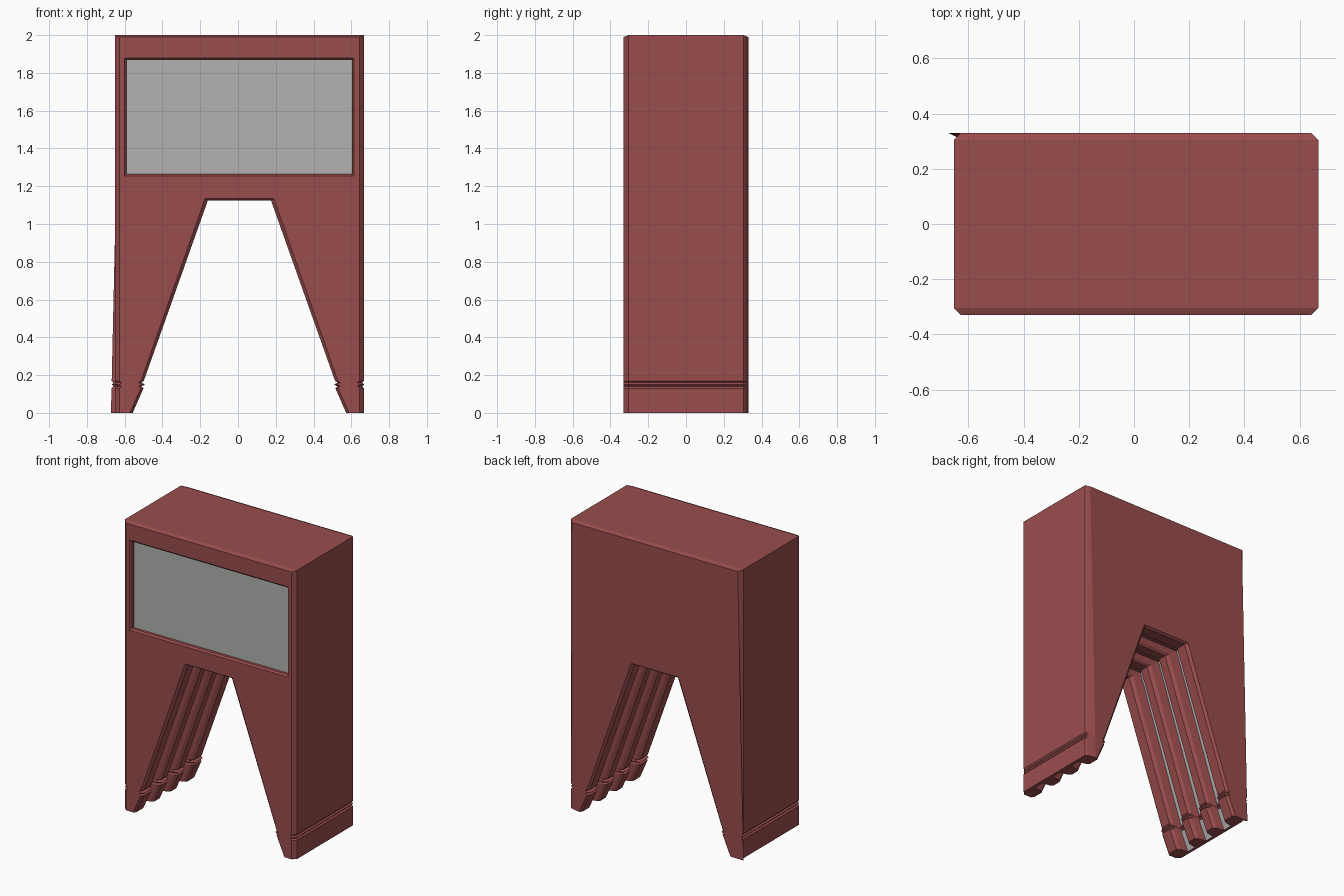
import bpy, bmesh

if "Cube" in bpy.data.objects:
    bpy.data.objects.remove(bpy.data.objects["Cube"])

def material(name, col):
    m = bpy.data.materials.new(name)
    m.diffuse_color = (*col, 1)
    m.use_nodes = True
    m.node_tree.nodes["Principled BSDF"].inputs["Base Color"].default_value = m.diffuse_color
    return m

red = material("brick red", (0.32, 0.073, 0.073))
grey = material("light grey", (0.44, 0.45, 0.44))

def add_object(name, bm, mats):
    bmesh.ops.recalc_face_normals(bm, faces=bm.faces[:])
    me = bpy.data.meshes.new(name)
    bm.to_mesh(me)
    bm.free()
    for m in mats:
        me.materials.append(m)
    ob = bpy.data.objects.new(name, me)
    bpy.context.collection.objects.link(ob)
    return ob

CX, W, DEEP = 0.0075, 0.66, 0.075

# Outline of one half: up the inner leg to the arch, and down the outer side
INNER = [(.565, 0), (.508, .13), (.52, .14), (.50, .15), (.52, .16), (.506, .17), (.167, 1.125)]
OUTER = [(W, 0), (W, .13), (W - .01, .14), (W, .15), (W - .01, .16), (W, .17), (W, 2)]

def half(inset, arch):
    inner = [(x + arch, z + (arch * .7 if z > 1 else 0)) for x, z in INNER]
    outer = [(x - inset, z - (inset * .4 if z > 1 else 0)) for x, z in OUTER]
    return inner[::-1] + outer          # arch top -> foot -> roof

def section(y, inset, arch):
    h = half(inset, arch)
    pts = [(CX + x, y, z) for x, z in h] + [(CX - x, y, z) for x, z in h[::-1]]
    if y > .329:                        # back corners lean to one side lower down
        k = len(INNER)
        lean = range(k, len(pts) - k)
        pts = [(x - .045 * (1 - z / 2), yy, z) if i in lean else (x, yy, z)
               for i, (x, yy, z) in enumerate(pts)]
    return pts

# Sections from front to back: (y, corner inset, arch cut depth)
slices = [(-.33, .025, .015), (-.315, .01, 0), (-.305, 0, 0)]
for gy in (-.18, 0, .18):
    slices += [(gy + o, 0, d) for o, d in
               ((-.06, 0), (-.045, .02), (-.035, DEEP), (.035, DEEP), (.045, .02), (.06, 0))]
slices += [(.305, 0, 0), (.315, .01, 0), (.33, .025, .015)]

bm = bmesh.new()
rings = [[bm.verts.new(p) for p in section(*s)] for s in slices]
n = len(rings[0])
strip = {0, 5, n - 2, n - 7}            # long leg and foot segments
for (a, b), (sa, sb) in zip(zip(rings, rings[1:]), zip(slices, slices[1:])):
    for i in range(n):
        j = (i + 1) % n
        f = bm.faces.new((a[i], a[j], b[j], b[i]))
        if i in strip and sa[2] == sb[2] == DEEP:
            f.material_index = 1        # grey groove floors
bm.faces.new(rings[0])
bm.faces.new(rings[-1])
body = add_object("body", bm, [red, grey])

# Bevelled recess for the front panel
X0, X1, Z0, Z1 = -.60, .615, 1.255, 1.88
bm = bmesh.new()
loops = []
for y, g in ((-.36, 0), (-.33, 0), (-.318, -.01), (-.295, -.01)):
    loops.append([bm.verts.new(p) for p in ((X0 - g, y, Z0 - g), (X1 + g, y, Z0 - g),
                                            (X1 + g, y, Z1 + g), (X0 - g, y, Z1 + g))])
for a, b in zip(loops, loops[1:]):
    for i in range(4):
        j = (i + 1) % 4
        bm.faces.new((a[i], a[j], b[j], b[i]))
bm.faces.new(loops[0])
bm.faces.new(loops[-1])
cutter = add_object("panel_cutter", bm, [red])
cutter.hide_render = True
cutter.hide_viewport = False
cutter.display_type = 'WIRE'
mod = body.modifiers.new("panel recess", 'BOOLEAN')
mod.operation = 'DIFFERENCE'
mod.solver = 'EXACT'
mod.object = cutter

# Grey front panel plate
bm = bmesh.new()
bmesh.ops.create_cube(bm, size=1)
for v in bm.verts:
    v.co = ((X0 + X1) / 2 + v.co.x * (X1 - X0 - .022), -.296 + v.co.y * .008,
            (Z0 + Z1) / 2 + v.co.z * (Z1 - Z0 - .022))
add_object("front_panel", bm, [grey])
